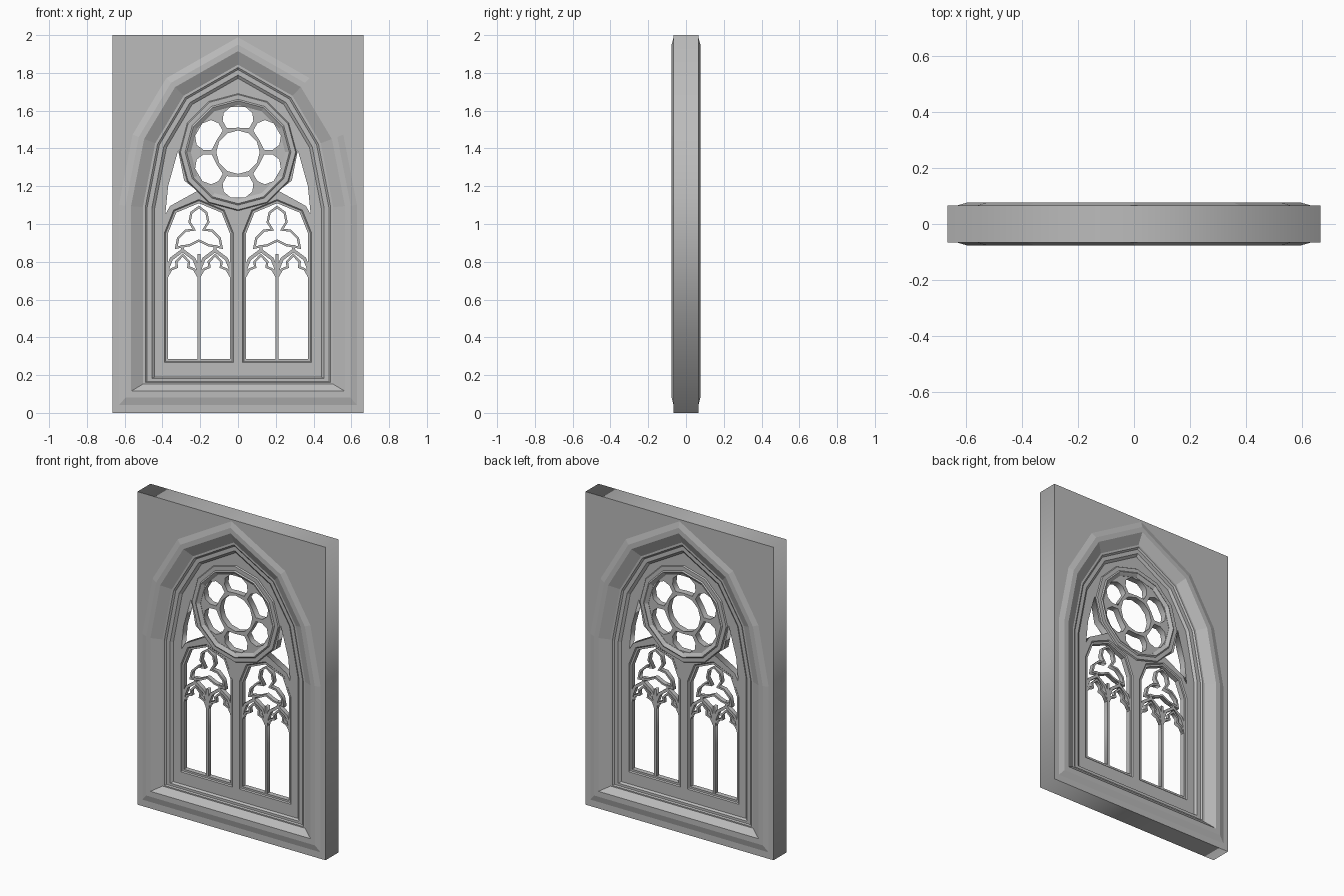
import bpy, bmesh, math
from mathutils import Vector, Matrix

cube = bpy.data.objects.get("Cube")
if cube:
    bpy.data.objects.remove(cube, do_unlink=True)

stone = bpy.data.materials.new("grey stone")
stone.use_nodes = True
GREY = (0.5, 0.5, 0.5, 1)
stone.diffuse_color = GREY
stone.node_tree.nodes["Principled BSDF"].inputs["Base Color"].default_value = GREY


def add_object(name, mesh):
    mesh.materials.clear()
    mesh.materials.append(stone)
    obj = bpy.data.objects.new(name, mesh)
    bpy.context.collection.objects.link(obj)
    return obj


def offset(points, d, closed=True):
    """Mitred offset to the left of a path (inward for anticlockwise loops)."""
    pts = [Vector(p) for p in points]
    n, out = len(pts), []
    for i, p in enumerate(pts):
        before, after = (p - pts[i - 1]).normalized(), (pts[(i + 1) % n] - p).normalized()
        if not closed and i == 0:
            before = after
        if not closed and i == n - 1:
            after = before
        a, b = Vector((-before.y, before.x)), Vector((-after.y, after.x))
        out.append(p + (a + b) * d / max(1 + a.dot(b), 0.6))
    return out


def mirror_half(half):
    """Complete a right-hand outline that runs upward to a point on the axis."""
    return half + [(-x, z) for x, z in reversed(half) if abs(x) > 1e-6]


def shift(points, dx, dz=0):
    return [(p[0] + dx, p[1] + dz) for p in points]


def polygon(r, n=12):
    return [(r * math.sin(-i * math.tau / n), r * math.cos(i * math.tau / n)) for i in range(n)]


def plate(name, loops, depth):
    """Flat slab in the xz plane; inner loops become holes."""
    curve = bpy.data.curves.new(name, 'CURVE')
    curve.dimensions, curve.fill_mode, curve.extrude = '2D', 'BOTH', depth
    for loop in loops:
        spline = curve.splines.new('POLY')
        spline.points.add(len(loop) - 1)
        for point, p in zip(spline.points, loop):
            point.co = (p[0], p[1], 0, 1)
        spline.use_cyclic_u = True
    temp = bpy.data.objects.new(name + " outline", curve)
    bpy.context.collection.objects.link(temp)
    graph = bpy.context.evaluated_depsgraph_get()
    mesh = bpy.data.meshes.new_from_object(temp.evaluated_get(graph))
    bpy.data.objects.remove(temp, do_unlink=True)
    mesh.transform(Matrix.Rotation(math.pi / 2, 4, 'X'))
    bm = bmesh.new()
    bm.from_mesh(mesh)
    bmesh.ops.remove_doubles(bm, verts=bm.verts, dist=1e-5)
    bmesh.ops.recalc_face_normals(bm, faces=bm.faces)
    bm.to_mesh(mesh)
    bm.free()
    return add_object(name, mesh)


def moulding(name, shape, stations):
    """Sweep a stepped section, the same front and back, round a loop."""
    section = [(d, -y) for d, y in stations] + [(d, y) for d, y in reversed(stations)]
    bm = bmesh.new()
    rings = [[bm.verts.new((p[0], y, p[1])) for p in shape(d)] for d, y in section]
    for a, b in zip(rings, rings[1:]):
        for i in range(len(a)):
            j = (i + 1) % len(a)
            bm.faces.new((a[i], a[j], b[j], b[i]))
    mesh = bpy.data.meshes.new(name)
    bm.to_mesh(mesh)
    bm.free()
    return add_object(name, mesh)


def ribbon(name, path, width, depth):
    left, right = offset(path, width, False), offset(path, -width, False)
    return plate(name, [left + right[::-1]], depth)


# Pointed main arch
ARCH = mirror_half([(.566, .115), (.566, 1.095), (.497, 1.45), (.333, 1.725), (0, 1.915)])


def arch(d):
    loop = offset(ARCH, d)
    for p in (loop[0], loop[-1]):
        p.y = .115 + d * (0.6 if d > 0 else 1.15)
    return loop


# Wall block and the stepped surround
plate("wall", [[(-.665, 0), (.665, 0), (.665, 2), (-.665, 2)], arch(-.062)], .066)
moulding("arch_surround", arch, [(-.064, .066), (-.03, .076), (0, .076), (.062, .042), (.075, .042),
                                 (.085, .034), (.11, .034), (.125, .022)])

# Tracery plate with holes for the rose, lancets and spandrels
ROSE_Z, LANCET_X = 1.38, .207
LANCET = mirror_half([(.164, .285), (.164, .95), (.12, 1.06), (0, 1.11)])
SPANDREL = [(.317, 1.39), (.285, 1.23), (.215, 1.175), (.36, 1.095), (.385, 1.05), (.37, 1.2)]
holes = [shift(polygon(.29), 0, ROSE_Z)]
for s in (-1, 1):
    holes.append(shift(offset(LANCET, -.018), s * LANCET_X))
    holes.append([(s * x, z) for x, z in SPANDREL])
plate("tracery_plate", [arch(.12)] + holes, .022)

# Rose window: stepped ring, then six petals round an open centre
moulding("rose_ring", lambda r: shift(polygon(r), 0, ROSE_Z),
         [(.31, .022), (.305, .03), (.28, .03), (.272, .036), (.262, .03), (.25, .022)])
petal = [(.14, -25), (.185, -26), (.222, -20), (.243, -9), (.243, 9), (.222, 20), (.185, 26), (.14, 25), (.13, 0)]
rose = [polygon(.262), polygon(.115)]
for k in range(6):
    rose.append([(r * math.sin(math.radians(a + 60 * k)), r * math.cos(math.radians(a + 60 * k)))
                 for r, a in petal])
plate("rose_petals", [shift(loop, 0, ROSE_Z) for loop in rose], .02)

# Lancet windows
TREFOIL = mirror_half([(0, .912), (.05, .888), (.12, .875), (.11, .925), (.07, .965), (.025, .97),
                       (.05, 1.01), (.04, 1.06), (0, 1.09)])
ARCHLET = [(.084, .72), (.078, .77), (.06, .815), (0, .86)]
CUSP = [(.084, .72), (.06, .76), (.03, .772), (.034, .80), (0, .835)]
for side, s in (("right", -1), ("left", 1)):
    cx = s * LANCET_X
    moulding(side + "_lancet_frame", lambda d: shift(offset(LANCET, d), cx),
             [(-.018, .022), (-.012, .016), (0, .016)])
    plate(side + "_mullion", [shift([(-.008, .28), (.008, .28), (.008, .84), (-.008, .84)], cx)], .014)
    plate(side + "_trefoil", [shift(offset(TREFOIL, d), cx) for d in (-.006, .006)], .014)
    for light, t in (("outer", 1), ("inner", -1)):
        lx = cx + s * t * .086
        ribbon(f"{side}_{light}_archlet", shift(mirror_half(ARCHLET), lx), .009, .014)
        ribbon(f"{side}_{light}_cusps", shift(mirror_half(CUSP), lx), .006, .012)
        # Link from the archlet to the trefoil foot
        ribbon(f"{side}_{light}_link", [(lx, .855), (lx, .89)], .008, .013)
